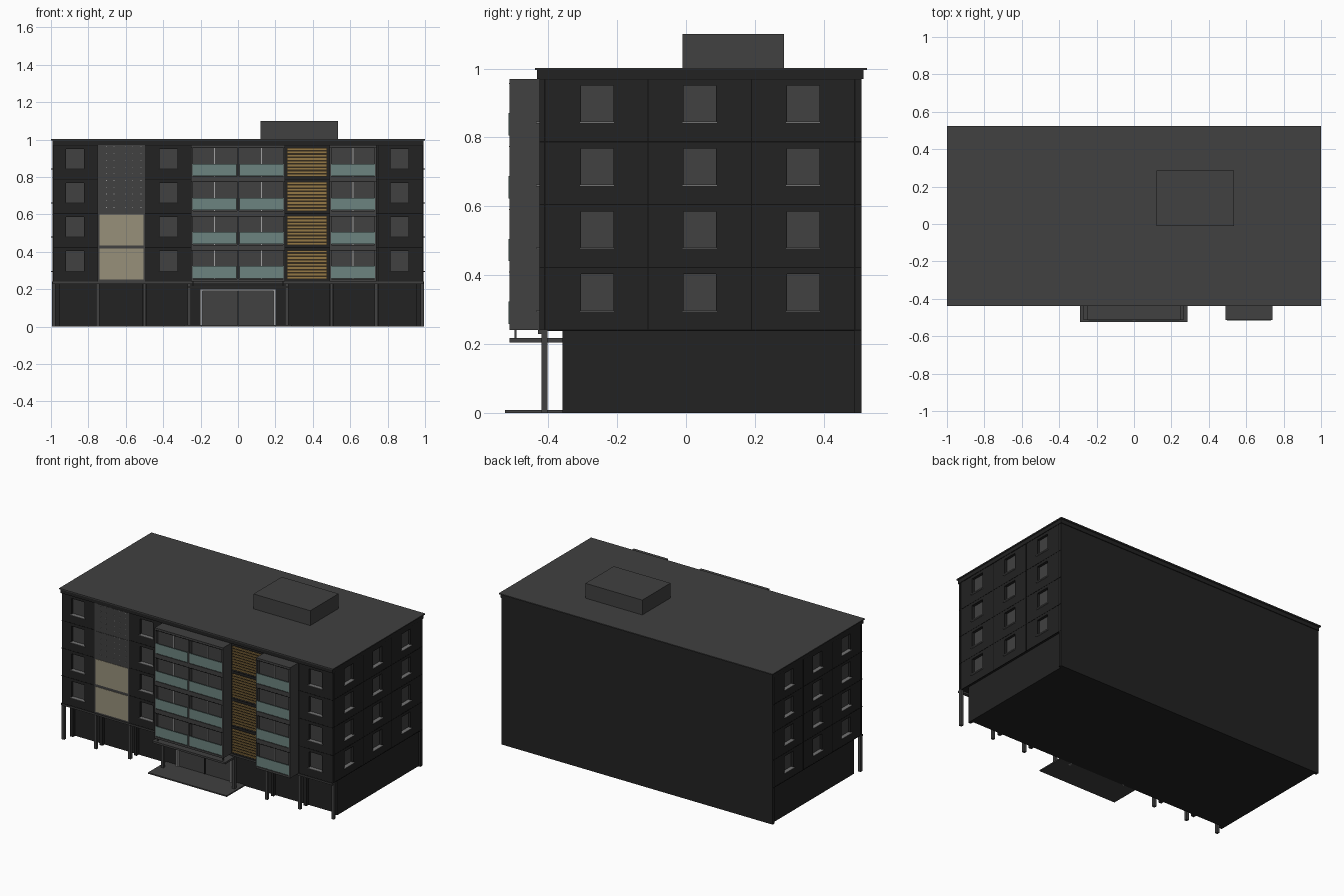
import bpy
import bmesh

cube = bpy.data.objects.get("Cube")
if cube:
    bpy.data.objects.remove(cube, do_unlink=True)


def material(name, r, g, b):
    m = bpy.data.materials.new(name)
    m.use_nodes = True
    m.diffuse_color = (r, g, b, 1)
    m.node_tree.nodes["Principled BSDF"].inputs["Base Color"].default_value = (r, g, b, 1)
    return m


WALL = material("charcoal wall", 0.016, 0.016, 0.016)
GREY = material("dark grey", 0.052, 0.052, 0.052)
SEAM = material("black seam", 0.005, 0.005, 0.005)
SILL = material("sill grey", 0.17, 0.17, 0.17)
LIGHT = material("light metal", 0.36, 0.36, 0.36)
TEAL = material("teal glass", 0.15, 0.23, 0.215)
CREAM = material("cream panel", 0.31, 0.28, 0.195)
WOOD = material("golden wood", 0.30, 0.19, 0.06)
BROWN = material("dark brown", 0.035, 0.024, 0.012)


def boxes(name, mat, items):
    """One object from boxes given as (x0, x1, y0, y1, z0, z1)."""
    bm = bmesh.new()
    for x0, x1, y0, y1, z0, z1 in items:
        vs = bmesh.ops.create_cube(bm, size=1)["verts"]
        for v in vs:
            v.co.x = x1 if v.co.x > 0 else x0
            v.co.y = y1 if v.co.y > 0 else y0
            v.co.z = z1 if v.co.z > 0 else z0
    me = bpy.data.meshes.new(name)
    bm.to_mesh(me)
    bm.free()
    me.materials.append(mat)
    ob = bpy.data.objects.new(name, me)
    bpy.context.scene.collection.objects.link(ob)
    return ob


FRONT, BACK, SIDE = -0.425, 0.51, 0.99
BASE, TOP, STEP = 0.24, 0.97, 0.1825
floors = [BASE + STEP * i for i in range(4)]

# Main masses
boxes("ground_floor", WALL, [(-0.975, 0.975, -0.335, BACK, 0, BASE)])
upper = boxes("upper_floors", WALL, [(-SIDE, SIDE, FRONT, BACK, BASE, TOP)])
boxes("cornice", WALL, [(-0.993, 0.993, -0.432, 0.515, TOP, 0.995)])
boxes("roof_slab", GREY, [(-1, 1, -0.438, 0.525, 0.995, 1.002)])
boxes("roof_plant_room", GREY, [(0.12, 0.535, -0.01, 0.285, 1.0, 1.1)])
boxes("back_corner_posts", WALL, [(s - 0.008, s + 0.008, 0.49, BACK, 0, BASE) for s in (-0.982, 0.982)])

# Recessed windows with sills on the front and both ends
holes, panes, sills = [], [], []
DEPTH = 0.022
for f in floors:
    z0, z1 = f + 0.057, f + 0.163
    for x0 in (-0.92, -0.42, 0.815):
        x1 = x0 + 0.097
        holes.append((x0, x1, FRONT - 0.05, FRONT + DEPTH, z0, z1))
        panes.append((x0, x1, FRONT + DEPTH - 0.005, FRONT + DEPTH + 0.002, z0, z1))
        sills.append((x0 - 0.005, x1 + 0.005, FRONT - 0.01, FRONT + DEPTH, z0 - 0.004, z0 + 0.001))
    for y0 in (-0.305, -0.007, 0.293):
        y1 = y0 + 0.094
        for s in (-1, 1):
            def span(a, b):
                return tuple(sorted((s * a, s * b)))
            holes.append(span(SIDE - DEPTH, SIDE + 0.05) + (y0, y1, z0, z1))
            panes.append(span(SIDE - DEPTH - 0.002, SIDE - DEPTH + 0.005) + (y0, y1, z0, z1))
            sills.append(span(SIDE - DEPTH, SIDE + 0.01) + (y0 - 0.004, y1 + 0.004, z0 - 0.004, z0 + 0.001))
cutter = boxes("window_cutter", WALL, holes)
cutter.hide_render = True
mod = upper.modifiers.new("windows", "BOOLEAN")
mod.operation, mod.solver, mod.object = "DIFFERENCE", "EXACT", cutter
bpy.context.view_layer.objects.active = upper
bpy.ops.object.modifier_apply(modifier=mod.name)
bpy.data.objects.remove(cutter, do_unlink=True)
boxes("window_panes", GREY, panes)
boxes("window_sills", SILL, sills)

# Thin panel seams on the ends and front
W, T = 0.0018, 0.001
seams = []
for s in (-SIDE, SIDE):
    for y in (-0.41, -0.11, 0.19, 0.49):
        seams.append((s - T, s + T, y - W, y + W, BASE, TOP))
    for z in floors + [TOP]:
        seams.append((s - T, s + T, FRONT, BACK, z - W, z + W))
for z in floors + [TOP]:
    seams.append((-SIDE, SIDE, FRONT - T, FRONT + T, z - W, z + W))
for x in (-0.75, -0.5, -0.25, 0.25, 0.49, 0.75):
    seams.append((x - W, x + W, FRONT - T, FRONT + T, BASE, TOP))
boxes("panel_seams", SEAM, seams)

# Projecting balcony bays
frame, bay_glass, rails, mullions = [], [], [], []
BAY, PANE = -0.513, -0.49
for x0, x1, count in ((-0.25, 0.25, 2), (0.49, 0.74, 1)):
    bay_glass.append((x0 + 0.002, x1 - 0.002, PANE, FRONT, BASE + 0.002, TOP - 0.002))
    width = (x1 - x0) / count
    for i in range(count + 1):
        x = x0 + width * i
        a = x if i == 0 else x - (0.01 if i == count else 0.006)
        b = x if i == count else x + (0.01 if i == 0 else 0.006)
        frame.append((a, b, BAY, FRONT, BASE, TOP))
    for f in floors:
        frame.append((x0, x1, BAY, FRONT, f, f + 0.014))
        frame.append((x0, x1, BAY, FRONT, f + 0.168, f + STEP))
        for i in range(count):
            a, b = x0 + width * i + 0.007, x0 + width * (i + 1) - 0.007
            c = (a + b) / 2
            rails.append((a, b, BAY - 0.002, BAY + 0.004, f + 0.018, f + 0.083))
            mullions.append((c - 0.003, c + 0.003, PANE - 0.004, PANE, f + 0.014, f + 0.168))
boxes("bay_frames", GREY, frame)
boxes("bay_windows", GREY, bay_glass)
boxes("balcony_glass", TEAL, rails)
boxes("bay_mullions", LIGHT, mullions)
# Dark shadow gaps between bay storeys
boxes("bay_joints", SEAM, [(a, b, BAY - T, BAY, f + 0.167, f + 0.17)
                           for f in floors for a, b in ((-0.25, 0.25), (0.49, 0.74))])

# Timber louvres between the bays
boxes("louvre_backing", BROWN, [(0.262, 0.475, FRONT - 0.004, FRONT, f + 0.014, f + 0.168) for f in floors])
boxes("louvre_slats", WOOD, [(0.262, 0.475, FRONT - 0.012, FRONT - 0.003, z, z + 0.009)
                             for f in floors for z in [f + 0.016 + 0.0177 * i for i in range(9)]])

# Tall panel strip: cream below, perforated grey above
PF = FRONT - 0.004
boxes("strip_frame", GREY, [(-0.748, -0.497, FRONT - 0.002, FRONT, BASE + 0.002, TOP)])
boxes("cream_panels", CREAM, [(-0.74, -0.505, PF, FRONT, f + 0.012, f + 0.178) for f in floors[:2]])
boxes("grey_panels", GREY, [(-0.74, -0.505, PF, FRONT, f + 0.004, f + 0.18) for f in floors[2:]])
boxes("panel_dots", LIGHT, [(x, x + 0.0035, PF - 0.002, PF, z, z + 0.0035)
                            for x in (-0.705, -0.665, -0.605, -0.565, -0.52)
                            for z in [0.635 + 0.036 * i for i in range(10)]])

# Ground floor colonnade, edge beam and wall pilasters
posts = (-0.985, -0.75, -0.5, -0.26, 0.26, 0.5, 0.74, 0.985)
boxes("columns", GREY, [(x - 0.009, x + 0.009, -0.42, -0.402, 0, BASE) for x in posts])
boxes("edge_beam", GREY, [(-0.993, 0.993, -0.43, -0.41, 0.229, BASE)])
boxes("wall_pilasters", WALL, [(x - 0.01, x + 0.01, -0.358, -0.33, 0, BASE)
                               for x in (-0.965, -0.75, -0.5, 0.5, 0.74, 0.965)])

# Entrance, canopy and step
boxes("entrance_glass", GREY, [(-0.19, 0.19, -0.345, -0.33, 0.008, 0.19)])
boxes("entrance_frame", LIGHT, [(-0.203, -0.191, -0.358, -0.33, 0, 0.2),
                                (0.191, 0.203, -0.358, -0.33, 0, 0.2),
                                (-0.203, 0.203, -0.358, -0.33, 0.189, 0.2)])
boxes("door_joint", SEAM, [(-0.003, 0.003, -0.348, -0.34, 0.008, 0.19)])
boxes("entrance_canopy", GREY, [(-0.27, 0.265, -0.512, -0.355, 0.205, 0.218)])
boxes("canopy_hangers", GREY, [(x - 0.003, x + 0.003, -0.498, -0.492, 0.215, BASE + 0.002)
                               for x in (-0.24, 0.24)])
boxes("entrance_step", GREY, [(-0.29, 0.285, -0.525, -0.335, 0, 0.008)])
